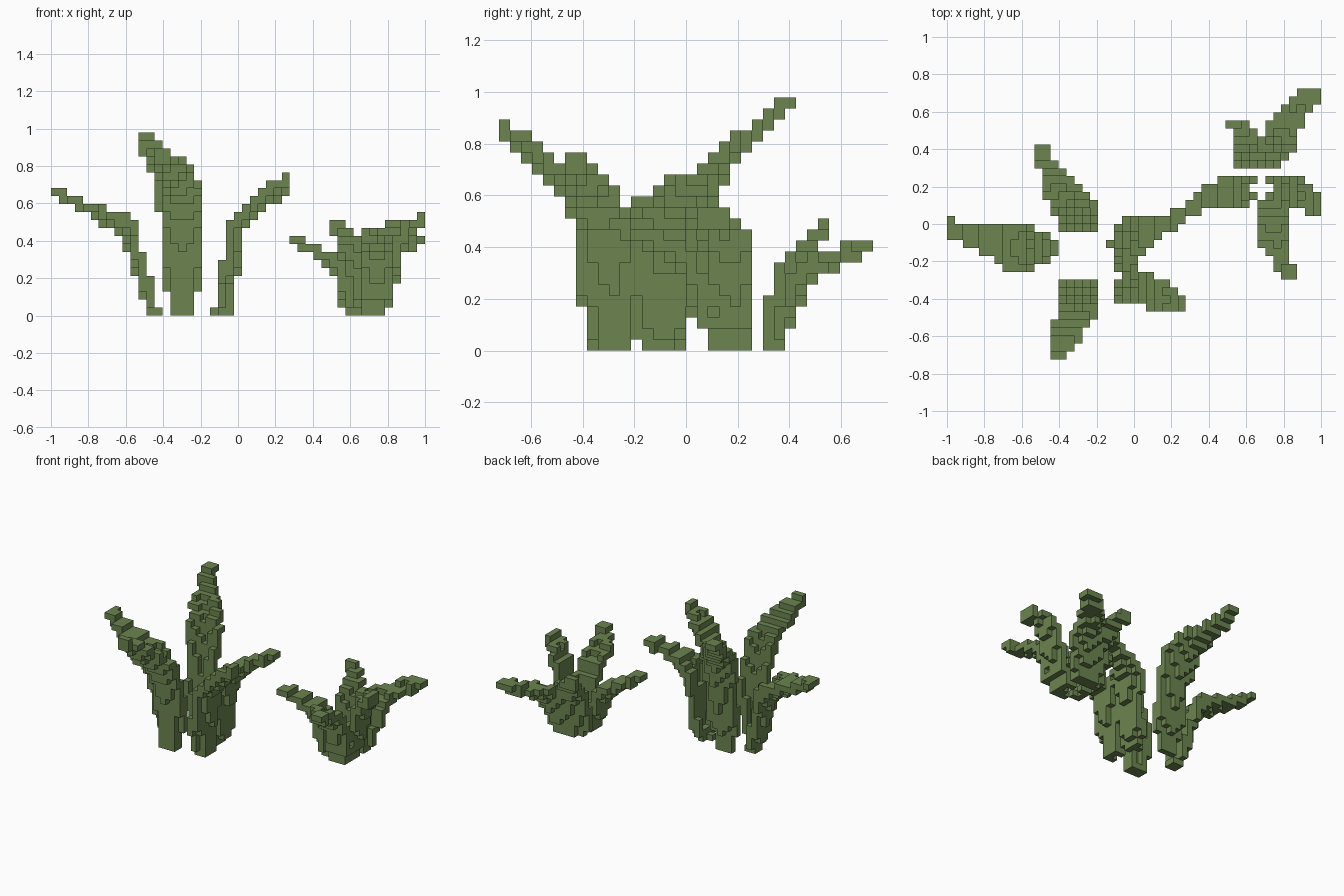
import bpy
import bmesh
from math import floor, hypot, copysign
from mathutils import Vector

if "Cube" in bpy.data.objects:
    bpy.data.objects.remove(bpy.data.objects["Cube"], do_unlink=True)

# Grid of small blocks: cell size and the corner the cells are counted from
CELL = 2 / 47
ORIGIN = Vector((-23.5, -17, 0)) * CELL
FOLD = 0.3  # how far the edges of a wide blade rise above its midrib
STEPS = 24

leaf_green = bpy.data.materials.new("leaf_green")
leaf_green.use_nodes = True
leaf_green.diffuse_color = (0.15, 0.23, 0.08, 1)
shader = leaf_green.node_tree.nodes["Principled BSDF"]
shader.inputs["Base Color"].default_value = leaf_green.diffuse_color
shader.inputs["Roughness"].default_value = 0.9

used = set()


def leaf_cells(nodes, axis):
    """Collect the cells touched by a bent, folded blade growing along the axis."""
    cells = set()
    outward = copysign(1, nodes[-1][0] - nodes[0][0])
    for start, end in zip(nodes, nodes[1:]):
        # Direction towards the upper, inner side of this stretch of blade
        run, rise = end[0] - start[0], end[3] - start[3]
        length = hypot(run, rise)
        lean, lift = -outward * rise / length, abs(run) / length
        for i in range(STEPS + 1):
            reach, low, high, height = (p + (q - p) * i / STEPS for p, q in zip(start, end))
            fold = FOLD * max(0, high - low - 1)
            for j in range(STEPS + 1):
                side = j / STEPS
                across = low + 0.45 + (high - low + 0.1) * side
                cup = fold * (abs(2 * side - 1) - 0.5)
                r = floor(reach + lean * cup)
                a = floor(across)
                h = max(0, floor(height + lift * cup))
                cells.add((r, a, h) if axis == "x" else (a, r, h))
    return cells


def build_leaf(name, axis, nodes):
    """Make one leaf object from the outer faces of its cells."""
    cells = leaf_cells(nodes, axis) - used
    used.update(cells)
    bm = bmesh.new()
    corners = {}

    def corner(point):
        key = tuple(round(c) for c in point)
        if key not in corners:
            corners[key] = bm.verts.new(ORIGIN + Vector(key) * CELL)
        return corners[key]

    for cell in cells:
        for side in range(3):
            for sign in (-1, 1):
                normal = Vector((0, 0, 0))
                normal[side] = sign
                beside = tuple(round(c) for c in Vector(cell) + normal)
                if beside in cells:
                    continue
                u = Vector((0, 0, 0))
                u[(side + 1) % 3] = 0.5
                v = normal.cross(u)
                middle = Vector(cell) + Vector((0.5, 0.5, 0.5)) + normal / 2
                loop = (middle - u - v, middle + u - v, middle + u + v, middle - u + v)
                bm.faces.new([corner(p) for p in loop])
    mesh = bpy.data.meshes.new(name)
    bm.to_mesh(mesh)
    bm.free()
    mesh.materials.append(leaf_green)
    leaf = bpy.data.objects.new(name, mesh)
    bpy.context.collection.objects.link(leaf)


# Tall plant: each node is (reach, low edge, high edge, height) in cells
build_leaf("tall_right_leaf", "x", [
    (13, 13, 14, 0), (12, 12, 15, 3), (11, 12, 15, 7), (10, 12, 16, 10),
    (9.2, 11, 16, 11.4), (8, 11, 16, 12), (6, 13, 16, 13), (3.5, 14, 16, 14),
    (1.5, 15, 16, 15), (1, 15, 16, 15.3), (0.2, 15, 17, 15.6)])
build_leaf("tall_back_leaf", "y", [
    (16.2, 15, 17, 0), (16.5, 15, 17, 2.5), (17, 14, 18, 4.5), (17.6, 14, 18, 8),
    (18.2, 14, 18, 12), (19.1, 13, 18, 15), (20, 13, 17, 17), (21.5, 12, 16, 18.5),
    (23.5, 12, 14, 20), (25, 11, 12, 21.5), (25.9, 11, 12, 22.3), (26.5, 12, 12, 22.6)])
build_leaf("tall_front_leaf", "y", [
    (9.4, 15, 17, 0), (8.9, 15, 17, 1), (8.9, 15, 17, 2.5), (8.9, 14, 18, 4.5),
    (8.7, 14, 18, 8), (7.9, 14, 18, 10.5), (7.2, 14, 18, 13), (6.4, 14, 18, 14.5),
    (5, 14, 17, 16.3), (3.5, 13, 16, 17.7), (2, 13, 15, 19.1), (0.2, 13, 14, 20.5)])
build_leaf("tall_left_front_leaf", "x", [
    (22, 9, 11, 0), (22, 8, 12, 3), (22.7, 7, 12, 7), (23.2, 7, 12, 11),
    (24.5, 7, 10, 13), (26.5, 6, 9, 14.5), (28, 6, 8, 16), (29.8, 6, 7, 17.5)])
build_leaf("tall_left_back_leaf", "x", [
    (20.8, 14, 14, 0), (22, 13, 16, 1.5), (22.7, 13, 16, 7), (23.2, 12, 17, 11),
    (25, 14, 17, 13), (27, 16, 17, 14.3), (29.8, 17, 18, 15.6)])

# Short plant
build_leaf("short_right_leaf", "x", [
    (38, 20, 22, 0), (37, 19, 22, 3), (36.6, 19, 22, 5.5), (35.5, 19, 22, 6.8),
    (33.8, 19, 21, 7.7), (32, 19, 20, 8.7), (30.2, 18, 19, 9.6)])
build_leaf("short_back_leaf", "y", [
    (24.8, 37, 41, 0), (25.2, 36, 41, 3), (25.8, 36, 41, 6), (26.8, 36, 40, 8),
    (27.7, 36, 38, 9), (28.6, 36, 37, 10), (29.8, 35, 36, 11.4)])
build_leaf("short_back_left_leaf", "y", [
    (25, 38, 41, 0), (26, 39, 42, 3), (27, 39, 43, 6), (28.5, 40, 43, 7.6),
    (31, 42, 44, 8.6), (32.9, 44, 46, 9.2), (33.1, 45, 45, 9.4), (33.8, 45, 45, 9.5)])
build_leaf("short_left_leaf", "x", [
    (41, 20, 22, 0), (42.2, 20, 22, 3), (43.1, 19, 22, 6), (44, 19, 22, 9),
    (45, 19, 21, 11), (46.8, 18, 20, 12.4)])
build_leaf("short_front_leaf", "y", [
    (19.5, 39, 41, 0), (19.3, 39, 41, 2), (18.4, 39, 42, 3.3), (18, 39, 42, 6),
    (17, 39, 42, 8.3), (15, 39, 42, 9.6), (13, 41, 42, 10.4), (10.2, 42, 43, 11.4)])
